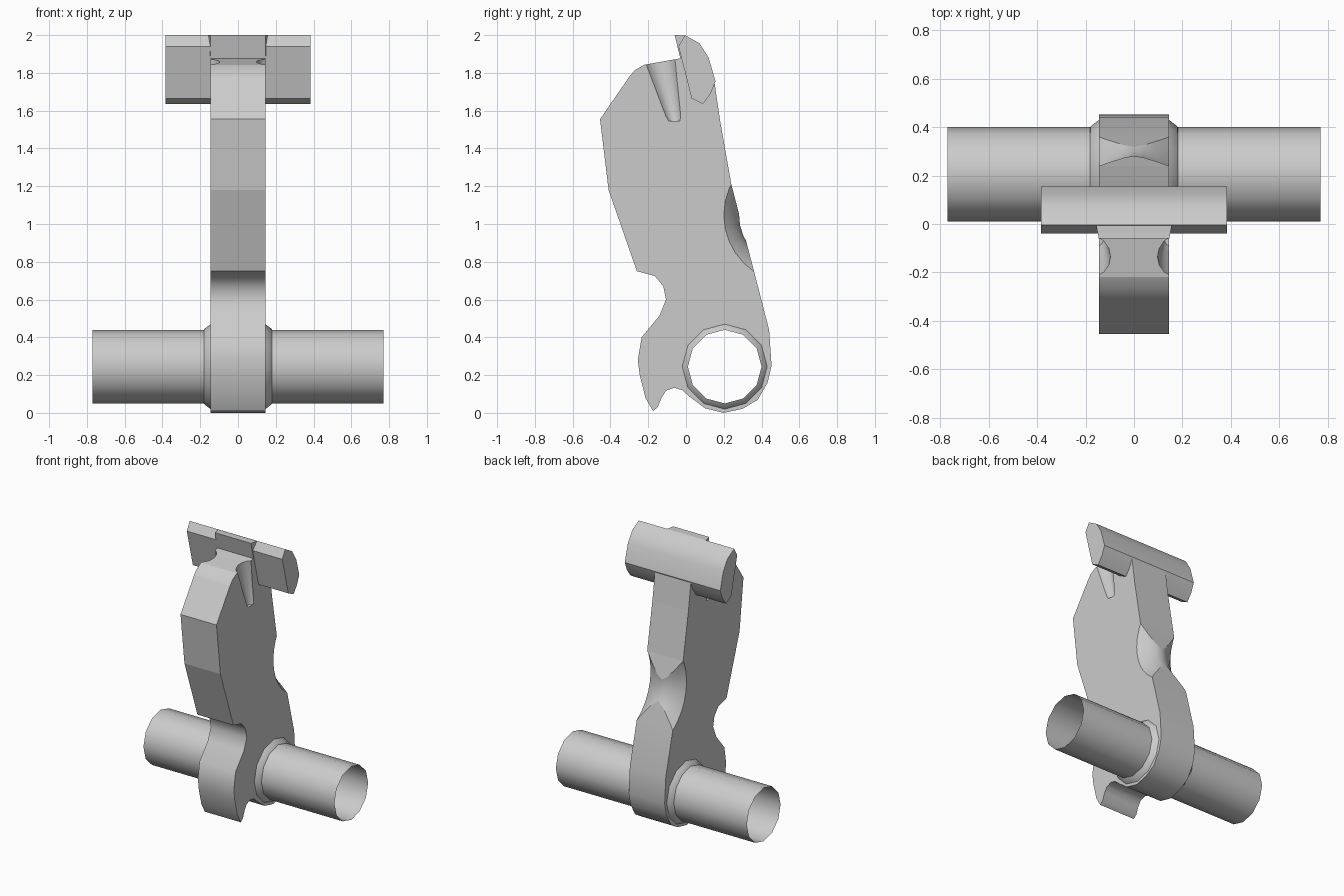
import bpy, bmesh, math
from mathutils import Vector

if "Cube" in bpy.data.objects:
    bpy.data.objects.remove(bpy.data.objects["Cube"])

HALF = 0.145                      # half thickness of the hammer body
PIVOT = (0.205, 0.245)            # pivot centre in y, z


def finish(name, bm, angle=None):
    bmesh.ops.recalc_face_normals(bm, faces=bm.faces)
    me = bpy.data.meshes.new(name)
    bm.to_mesh(me)
    bm.free()
    ob = bpy.data.objects.new(name, me)
    bpy.context.collection.objects.link(ob)
    if angle:
        smooth(ob, angle)
    return ob


def smooth(ob, angle):
    bpy.ops.object.select_all(action='DESELECT')
    ob.select_set(True)
    bpy.context.view_layer.objects.active = ob
    bpy.ops.object.shade_smooth_by_angle(angle=math.radians(angle))


def loft(bm, rings, caps=True):
    """Skin a list of point rings, optionally closing both ends."""
    vs = [[bm.verts.new(p) for p in ring] for ring in rings]
    n = len(vs[0])
    for a, b in zip(vs, vs[1:]):
        for i in range(n):
            j = (i + 1) % n
            bm.faces.new((a[i], a[j], b[j], b[i]))
    if caps:
        bm.faces.new(vs[0][::-1])
        bm.faces.new(vs[-1])


def extrude(name, pts, half, angle=None):
    bm = bmesh.new()
    loft(bm, [[(x, y, z) for y, z in pts] for x in (-half, half)])
    return finish(name, bm, angle)


def lathe_rings(profile, centre, seg):
    """Rings about the x direction from (x, radius) pairs."""
    return [[(x, centre[0] + r * math.sin(2 * math.pi * i / seg),
              centre[1] + r * math.cos(2 * math.pi * i / seg))
             for i in range(seg)] for x, r in profile]


def cut(ob, cutter):
    cutter.hide_render = True
    mod = ob.modifiers.new('cut', 'BOOLEAN')
    mod.operation, mod.solver, mod.object = 'DIFFERENCE', 'EXACT', cutter
    bpy.ops.object.select_all(action='DESELECT')
    bpy.context.view_layer.objects.active = ob
    ob.select_set(True)
    bpy.ops.object.modifier_apply(modifier=mod.name)
    bpy.data.objects.remove(cutter)


# Lever body: side profile in y, z
body = extrude('lever_body', [
    (-0.175, 0.01), (-0.15, 0.03), (-0.13, 0.08), (-0.105, 0.118), (-0.06, 0.133),
    (-0.02, 0.12), (0.02, 0.085), (0.10, 0.025), (0.20, 0.0), (0.30, 0.022),
    (0.38, 0.07), (0.432, 0.16), (0.453, 0.25), (0.44, 0.44), (0.36, 0.75),
    (0.24, 1.21), (0.18, 1.55), (0.15, 1.755), (0.116, 1.877), (0.068, 1.951),
    (-0.005, 1.998), (-0.06, 2.0), (-0.03, 1.877), (-0.22, 1.843), (-0.27, 1.815),
    (-0.30, 1.78), (-0.455, 1.555), (-0.41, 1.18), (-0.26, 0.75), (-0.165, 0.725),
    (-0.12, 0.67), (-0.106, 0.60), (-0.14, 0.515), (-0.235, 0.40), (-0.255, 0.28),
    (-0.245, 0.20), (-0.215, 0.08)], HALF)

# Pivot hole
bm = bmesh.new()
loft(bm, lathe_rings([(-0.4, 0.225), (0.4, 0.225)], PIVOT, 12))
cut(body, finish('hole_cutter', bm))

# Hourglass saddle scooped out of the back edge
bm = bmesh.new()
xs = [i * 0.04 for i in range(-5, 6)]
loft(bm, lathe_rings([(x, 0.28 + 0.08 * (abs(x) / HALF) ** 1.7) for x in xs],
                     (0.561, 1.048), 32))
cut(body, finish('saddle_cutter', bm))

# Tapered flutes on both sides of the top
for s in (-1, 1):
    bm = bmesh.new()
    stations = [(0.194, -0.152, 1.95, 0.105), (0.190, -0.137, 1.86, 0.093),
                (0.160, -0.067, 1.57, 0.042), (0.158, -0.062, 1.545, 0.032)]
    loft(bm, [[(s * (x + r * math.cos(math.pi * i / 8)), y + r * math.sin(math.pi * i / 8), z)
               for i in range(16)] for x, y, z, r in stations])
    cut(body, finish('flute_cutter', bm))

# Curved parts smooth, large upper facets flat
smooth(body, 40)
for p in body.data.polygons:
    if p.area > 0.02 and p.center.z > 0.74:
        p.use_smooth = False

# Open pivot tube with flared collar on each side
bm = bmesh.new()
for s in (-1, 1):
    loft(bm, lathe_rings([(s * HALF, 0.225), (s * 0.18, 0.198), (s * 0.181, 0.195),
                          (s * 0.77, 0.195)], PIVOT, 12), caps=False)
finish('pivot_tube', bm, 35)
# Cross bar at the top
extrude('cross_bar', [(-0.04, 1.94), (-0.005, 2.0), (0.072, 1.956), (0.12, 1.88),
                      (0.156, 1.755), (0.13, 1.69), (0.09, 1.635), (0.03, 1.665)],
        0.385, 35)
# Tapered shoulder blending the tongue into the bar
bm = bmesh.new()
loft(bm, [[(x * w, y, z) for x, y, z in
           ((-1, y0, 1.999), (1, y0, 1.999), (1, y1, 1.89), (-1, y1, 1.89))]
          for w, y0, y1 in ((0.146, -0.059, -0.032), (0.157, -0.004, 0.02))])
finish('tongue_shoulder', bm)
